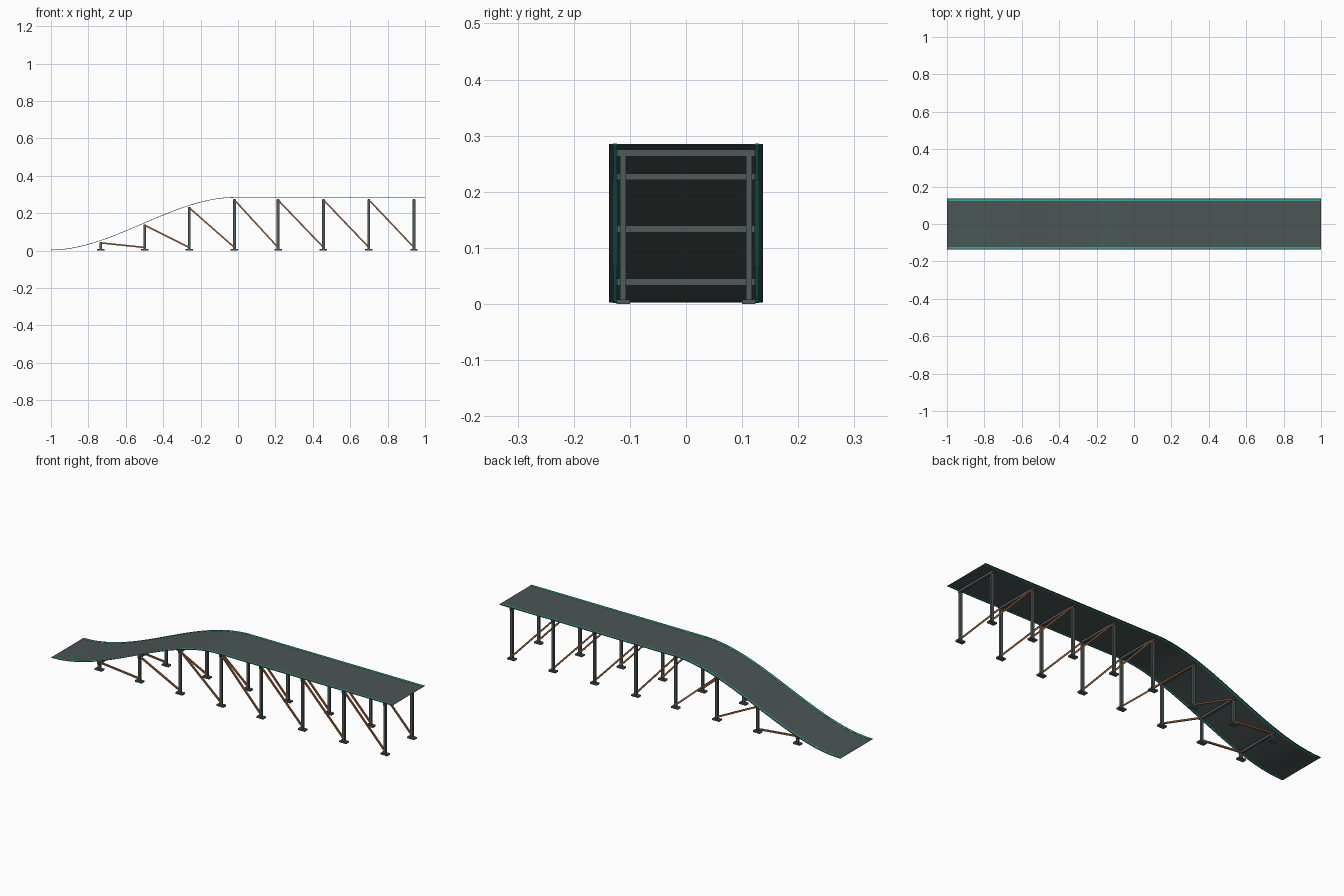
import bpy, bmesh
from mathutils import Vector

cube = bpy.data.objects.get("Cube")
if cube:
    bpy.data.objects.remove(cube, do_unlink=True)


def material(name, rgb):
    m = bpy.data.materials.new(name)
    m.use_nodes = True
    m.diffuse_color = (*rgb, 1)
    m.node_tree.nodes["Principled BSDF"].inputs["Base Color"].default_value = (*rgb, 1)
    return m


DECK = material("deck grey", (0.069, 0.092, 0.089))
STEEL = material("steel grey", (0.08, 0.103, 0.1))
TEAL = material("teal trim", (0.02, 0.42, 0.36))
RUST = material("rust brown", (0.36, 0.13, 0.045))

BASE, RISE = 0.003, 0.281   # deck height at the foot of the ramp, and its climb
RAMP = 0.98                 # length of the ramp
GAP = 0.009                 # crossbeams hang this far below the deck
POST_Y = 0.112


def deck_z(x):
    """Deck height: an S-curve ramp that runs into a level stretch."""
    t = min(max((x + 1) / RAMP, 0), 1)
    return BASE + RISE * t * t * (3 - 2 * t)


def finish(name, bm, mat):
    bmesh.ops.recalc_face_normals(bm, faces=bm.faces)
    mesh = bpy.data.meshes.new(name)
    bm.to_mesh(mesh)
    bm.free()
    mesh.materials.append(mat)
    ob = bpy.data.objects.new(name, mesh)
    bpy.context.collection.objects.link(ob)
    return ob


def ribbon(name, y0, y1, low, high, mat):
    """Thin rectangular section swept along the ramp curve."""
    bm = bmesh.new()
    xs = [-1 + RAMP * i / 32 for i in range(33)] + [1]
    rings = []
    for x in xs:
        z = deck_z(x)
        section = [(y0, z + low), (y1, z + low), (y1, z + high), (y0, z + high)]
        rings.append([bm.verts.new((x, y, h)) for y, h in section])
    for a, b in zip(rings, rings[1:]):
        for i in range(4):
            j = (i + 1) % 4
            bm.faces.new((a[i], a[j], b[j], b[i]))
    bm.faces.new(rings[0])
    bm.faces.new(rings[-1])
    ob = finish(name, bm, mat)
    bpy.ops.object.select_all(action="DESELECT")
    ob.select_set(True)
    bpy.context.view_layer.objects.active = ob
    bpy.ops.object.shade_smooth_by_angle()


def box(name, centre, size, mat):
    bm = bmesh.new()
    bmesh.ops.create_cube(bm, size=1)
    bmesh.ops.scale(bm, vec=size, verts=bm.verts)
    bmesh.ops.translate(bm, vec=centre, verts=bm.verts)
    return finish(name, bm, mat)


def strut(name, start, end, width, mat):
    start, end = Vector(start), Vector(end)
    line = end - start
    ob = box(name, (0, 0, 0), (width, width, line.length), mat)
    ob.location = (start + end) / 2
    ob.rotation_euler = line.to_track_quat("Z", "Y").to_euler()


# Walking surface with thin painted edge stripes
ribbon("deck", -0.137, 0.137, 0, 0.001, DECK)
for side, label in ((1, "back"), (-1, "front")):
    ribbon(label + "_edge_stripe", side * 0.123, side * 0.130, -0.001, 0.002, TEAL)

# Support frames: crossbeam, two posts, two feet
posts = [-0.733, -0.498, -0.26, -0.019, 0.214, 0.457, 0.70, 0.941]
for n, x in enumerate(posts, 1):
    top = deck_z(x) - GAP
    box(f"crossbeam_{n}", (x, 0, top - 0.006), (0.012, 0.246, 0.012), STEEL)
    for side, label in ((1, "back"), (-1, "front")):
        y = side * POST_Y
        box(f"{label}_post_{n}", (x, y, top / 2), (0.014, 0.011, top - 0.002), STEEL)
        box(f"{label}_foot_{n}", (x, y, 0.004), (0.04, 0.024, 0.008), STEEL)

# Diagonal braces from each post head to the next post foot
for n, (a, b) in enumerate(zip(posts, posts[1:]), 1):
    for side, label in ((1, "back"), (-1, "front")):
        y = side * POST_Y
        strut(f"{label}_brace_{n}", (a, y, deck_z(a) - 0.013), (b, y, 0.017), 0.008, RUST)
